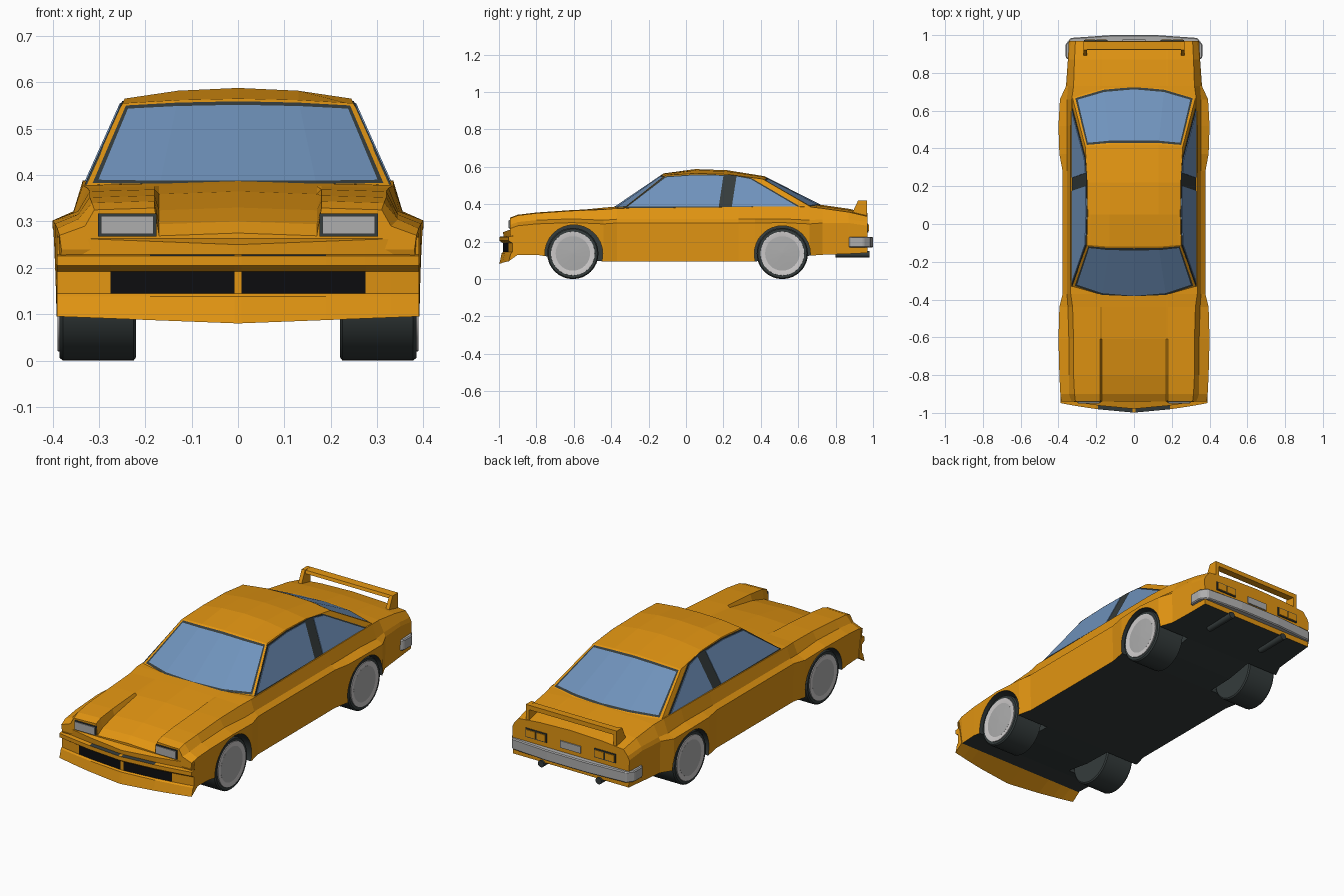
import bpy, bmesh, math
from mathutils import Vector

if "Cube" in bpy.data.objects:
    bpy.data.objects.remove(bpy.data.objects["Cube"])


def material(name, r, g, b):
    m = bpy.data.materials.new(name)
    m.use_nodes = True
    m.diffuse_color = (r, g, b, 1)
    m.node_tree.nodes["Principled BSDF"].inputs["Base Color"].default_value = (r, g, b, 1)
    return m


PAINT = material("orange paint", .76, .3, .006)
DARK = material("dark rubber", .035, .045, .045)
BLACK = material("grille black", .004, .004, .005)
GLASS = material("blue glass", .16, .29, .5)
SILVER = material("silver rim", .62, .6, .6)
GREY = material("grey metal", .42, .42, .42)


def paint(obj, rule):
    for p in obj.data.polygons:
        p.material_index = rule(p.center, p.normal)


def build(name, verts, faces, mats, rule=None, smooth=False):
    bm = bmesh.new()
    vs = [bm.verts.new(v) for v in verts]
    for f in faces:
        bm.faces.new([vs[i] for i in f])
    bmesh.ops.remove_doubles(bm, verts=bm.verts, dist=1e-5)
    bmesh.ops.recalc_face_normals(bm, faces=bm.faces)
    mesh = bpy.data.meshes.new(name)
    bm.to_mesh(mesh)
    bm.free()
    obj = bpy.data.objects.new(name, mesh)
    bpy.context.collection.objects.link(obj)
    for m in mats:
        mesh.materials.append(m)
    if rule:
        paint(obj, rule)
    if smooth:
        bpy.ops.object.select_all(action='DESELECT')
        obj.select_set(True)
        bpy.context.view_layer.objects.active = obj
        bpy.ops.object.shade_smooth_by_angle(angle=math.radians(35))
    return obj


def skin(name, rings, mats, rule=None, smooth=False, caps=True):
    """Join closed rings of equal length into a tube."""
    n, k = len(rings[0]), len(rings)
    faces = [(i * n + j, i * n + (j + 1) % n, (i + 1) * n + (j + 1) % n, (i + 1) * n + j)
             for i in range(k - 1) for j in range(n)]
    if caps:
        faces += [tuple(range(n)), tuple(range((k - 1) * n, k * n))]
    return build(name, [p for r in rings for p in r], faces, mats, rule, smooth)


def prism_x(name, profile, x0, x1, mat):
    return skin(name, [[(x, y, z) for y, z in profile] for x in (x0, x1)], [mat])


def box(name, x0, x1, y0, y1, z0, z1, mat):
    return prism_x(name, [(y0, z0), (y1, z0), (y1, z1), (y0, z1)], x0, x1, mat)


def lathe(name, profile, side, y, z, mat, segs=32):
    """Spin (x, radius) points around a wheel axle."""
    rings = []
    for x, r in profile:
        angles = [math.tau * i / segs for i in range(segs)]
        rings.append([(side * x, y + r * math.cos(a), z + r * math.sin(a)) for a in angles])
    return skin(name, rings, [mat], smooth=True)


# Lower body: y, sill z, flare x, flare z, shoulder x, deck edge x, deck edge z, hood z
SECTIONS = [
    (-.94, .24, .385, .27, .33, .31, .325, .265),
    (-.9, .13, .39, .285, .345, .315, .34, .29),
    (-.8, .13, .395, .295, .345, .32, .352, .32),
    (-.61, .1, .4, .302, .345, .32, .365, .355),
    (-.44, .095, .395, .295, .35, .325, .372, .372),
    (-.37, .095, .378, .3, .355, .335, .378, .378),
    (.28, .095, .378, .3, .355, .335, .385, .385),
    (.37, .095, .395, .3, .355, .335, .387, .387),
    (.52, .1, .4, .302, .355, .335, .388, .388),
    (.66, .125, .392, .295, .355, .33, .386, .39),
    (.73, .13, .36, .3, .35, .32, .378, .386),
    (.87, .135, .35, .3, .345, .315, .358, .366),
    (.97, .14, .345, .285, .335, .31, .335, .343),
]
rings = []
for y, zb, xf, zf, xs, xt, zt, zh in SECTIONS:
    half = [(0, zb), (xf - .004, zb), (xf, zf), (xs, zf + .02), (xt, zt),
            (.18, max(zt, zh) + .004), (.17, zh + .004), (0, zh + .01)]
    loop = half + [(-x, z) for x, z in half[-2:0:-1]]
    rings.append([(x, y, z) for x, z in loop])
body = skin("body", rings, [PAINT, DARK])

# Wheel arches cut from the body
AXLES = ((-.6, .155), (.515, .15))
for side in (-1, 1):
    for y, r in AXLES:
        cutter = lathe("arch_cutter", [(.2, r), (.5, r)], side, y, .135, DARK)
        cutter.hide_render = True
        mod = body.modifiers.new("arch", 'BOOLEAN')
        mod.operation, mod.solver, mod.object = 'DIFFERENCE', 'EXACT', cutter
cut = bpy.data.meshes.new_from_object(
    body.evaluated_get(bpy.context.evaluated_depsgraph_get()))
body.modifiers.clear()
body.data = cut
for obj in [o for o in bpy.data.objects if o.name.startswith("arch_cutter")]:
    bpy.data.objects.remove(obj)


def body_rule(c, n):
    under = n.z < -.6 and c.z < .2
    arch = abs(c.x) < .36 and c.z < .295 and any(
        math.hypot(c.y - y, c.z - .135) < r + .008 for y, r in AXLES)
    return int(under or arch)


paint(body, body_rule)

# Nose with chin, recessed grille and slim upper intakes
rings = []
stations = [.39, .33, .275, .19, .008]
for x in stations + [-s for s in reversed(stations)]:
    t = abs(x) / .39
    y = -.998 + .05 * t ** 1.5
    rings.append([(x, *p) for p in (
        (-.9, .13), (y, .08 + .015 * t), (y + .012, .138), (y + .02, .145), (y + .02, .192),
        (y, .205), (y, .226), (y + .022, .229), (y + .02, .25 + .015 * t), (-.925, .268))])


def nose_rule(c, n):
    ax = abs(c.x)
    if .01 < ax < .275 and n.y < -.8 and .16 < c.z < .18:
        return 1
    return 2 if .01 < ax < .19 and n.z > .8 and .22 < c.z < .235 else 0


skin("nose", rings, [PAINT, BLACK, DARK], nose_rule)


# Cabin: lengthwise strips from windscreen base over the roof to the rear deck
def side_x(z):
    return .33 - .45 * (z - .375)


center = [(0, -.4, .375), (0, -.12, .565), (0, .05, .588), (0, .22, .582), (0, .42, .55), (0, .735, .39)]
middle = [(.17, -.385, .375), (.13, -.12, .562), (.13, .05, .582), (.13, .22, .576), (.13, .42, .546), (.16, .72, .39)]
edge = [(side_x(z), y, z) for y, z in
        ((-.33, .378), (-.11, .555), (.05, .565), (.22, .56), (.41, .535), (.67, .384))]
center, middle, edge = [[Vector(p) for p in s] for s in (center, middle, edge)]


def between(a, b, t):
    return [p.lerp(q, t) for p, q in zip(a, b)]


def fill_rows(strip):
    rows = []
    for i in range(5):
        steps = (0, .03, .07, .93, .97) if i in (0, 4) else (0,)
        rows += [strip[i].lerp(strip[i + 1], t) for t in steps]
    return rows + [strip[5]]


half = [[Vector((side_x(.37), p.y, .37)) for p in edge], edge,
        between(edge, middle, .08), between(edge, middle, .14), middle, center]
strips = [fill_rows(s) for s in half]
strips += [[Vector((-p.x, p.y, p.z)) for p in s] for s in strips[-2::-1]]
count, rows = len(strips), len(strips[0])
faces, kinds = [], []
for i in range(count - 1):
    col = min(i, count - 2 - i)
    for j in range(rows - 1):
        row = min(j, rows - 2 - j)
        faces.append((i * rows + j, i * rows + j + 1, (i + 1) * rows + j + 1, (i + 1) * rows + j))
        # Glass inside, dark seal around it, paint elsewhere
        kinds.append(0 if col < 2 or row in (0, 4) or row > 4 else
                     1 if col == 2 or row in (1, 3) else 2)
cabin = build("cabin", [p for s in strips for p in s], faces, [PAINT, DARK, GLASS])
for p, kind in zip(cabin.data.polygons, kinds):
    p.material_index = kind


# Side windows as thin plates on the cabin sides
def side_plate(name, outline, lift, mat, side):
    rings = [[(side * (side_x(z) + d), y, z) for y, z in outline] for d in (-.002, lift)]
    skin(name, rings, [mat])


for side, label in ((1, "left"), (-1, "right")):
    side_plate(label + "_window_seal", [(-.33, .38), (-.115, .549), (.05, .56), (.25, .556),
                                        (.35, .54), (.62, .382)], .003, DARK, side)
    side_plate(label + "_door_glass", [(-.312, .387), (-.108, .544), (.05, .555), (.2, .552),
                                       (.175, .387)], .006, GLASS, side)
    side_plate(label + "_rear_side_glass", [(.245, .387), (.27, .549), (.345, .535),
                                            (.597, .387)], .006, GLASS, side)

    # Headlights
    box(label + "_headlight_surround", side * .176, side * .302, -.945, -.935, .268, .317, DARK)
    box(label + "_headlight", side * .182, side * .296, -.949, -.94, .273, .312, GREY)

    # Tail lights
    box(label + "_tail_light_frame", side * .14, side * .265, .965, .974, .25, .298, DARK)
    for x in (.146, .207):
        box(label + "_tail_lens", side * x, side * (x + .052), .97, .978, .256, .292, PAINT)

    # Spoiler post and exhaust
    prism_x(label + "_spoiler_post", [(.885, .345), (.92, .42), (.967, .42), (.967, .335)],
            side * .248, side * .268, PAINT)
    angles = [math.tau * i / 12 for i in range(12)]
    skin(label + "_exhaust", [[(side * .17 + .018 * math.cos(a), y, .133 + .018 * math.sin(a))
                               for a in angles] for y in (.8, .98)], [DARK], smooth=True)

    # Wheels
    for y, place in ((-.605, "front"), (.515, "rear")):
        name = label + "_" + place
        lathe(name + "_tyre", [(.22, .13), (.225, .137), (.378, .137), (.385, .131),
                               (.385, .112)], side, y, .137, DARK)
        lathe(name + "_rim", [(.38, .118), (.389, .117), (.389, .108), (.386, .09),
                              (.38, .09)], side, y, .137, SILVER)
        lathe(name + "_wheel_disc", [(.38, .092), (.3865, .092), (.391, .006)], side, y, .137, GREY)

# Rear spoiler blade
prism_x("spoiler_blade", [(.92, .402), (.925, .418), (.967, .42), (.967, .396)], -.25, .25, PAINT)

# Wraparound rear bumper
outer = [(.35, .87), (.363, .885), (.363, .95), (.335, .985), (.12, 1)]
inner = [(.06, .95), (.325, .95), (.34, .93), (.34, .87)]
plan = outer + [(-x, y) for x, y in reversed(outer)]
plan += [(-x, y) for x, y in reversed(inner)] + inner
bumper = skin("rear_bumper", [[(x, y, z) for x, y in plan] for z in (.168, .226)], [GREY])
bevel = bumper.modifiers.new("soft_edges", 'BEVEL')
bevel.width, bevel.segments = .006, 1

# Blank rear plate
box("rear_plate", -.06, .06, .965, .976, .248, .285, GREY)
